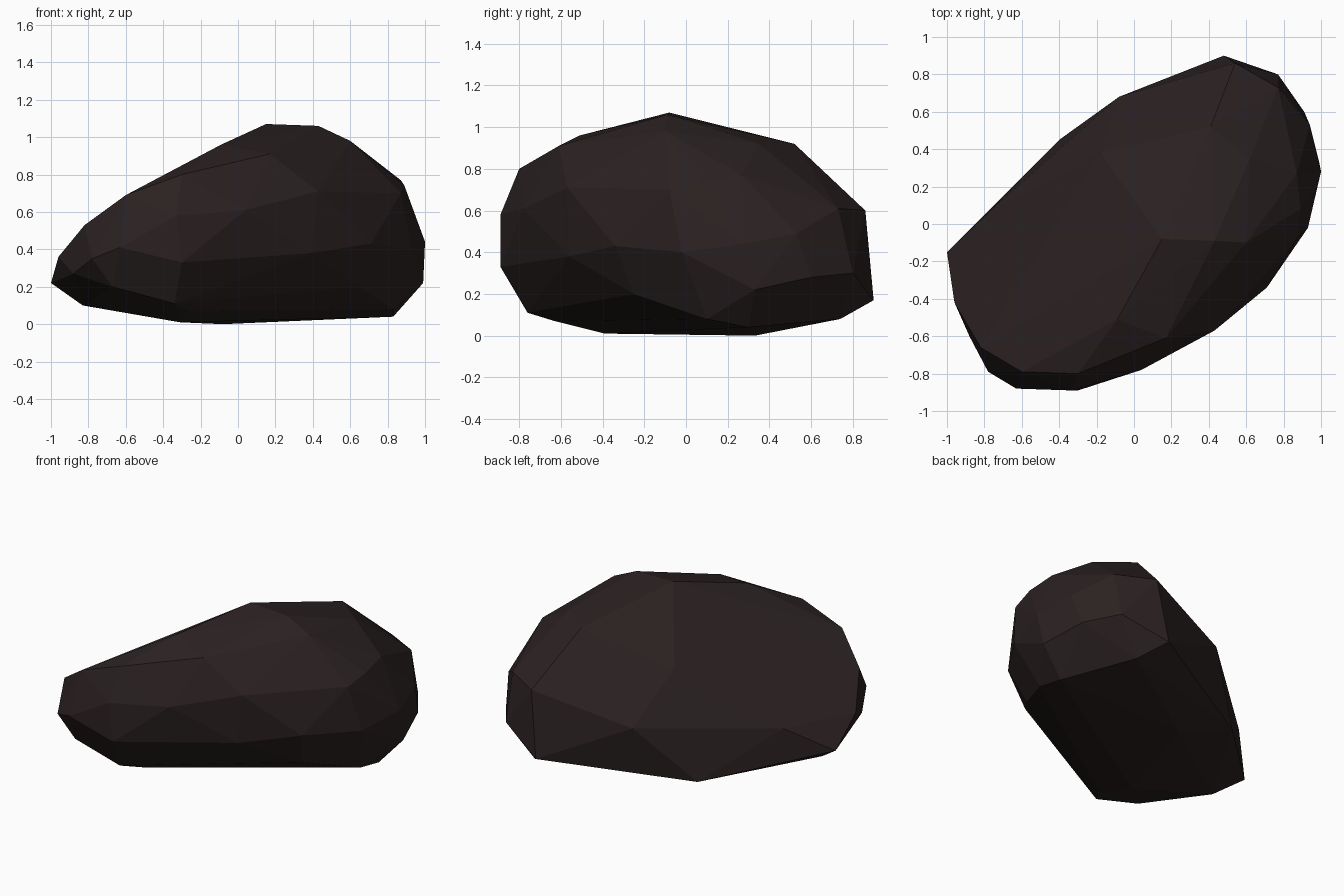
import bpy, bmesh

# Boulder corners, grouped by region; the hull of them gives the facets
crown = [(-.09, -.51, .96), (.15, -.08, 1.07), (.43, -.09, 1.06), (.60, -.10, .98),
         (.17, -.61, .91), (.41, .52, .92), (.62, .35, .92), (-.18, .38, .75)]
front = [(-.60, -.79, .69), (-.30, -.80, .80), (-.33, -.89, .58), (-.30, -.89, .33),
         (-.63, -.88, .41), (-.78, -.79, .35), (.04, -.78, .61), (.43, -.57, .71),
         (.39, -.56, .38), (.71, -.34, .43), (-.34, -.76, .11), (-.67, -.76, .20)]
right = [(.93, -.02, .40), (.89, .08, .74), (.87, -.08, .70), (.87, .27, .77),
         (1.0, .28, .44), (.94, .53, .49),
         (.99, .33, .22), (.91, .60, .28), (.77, .80, .30), (.77, .73, .61)]
back = [(.54, .86, .60), (.48, .90, .17), (-.08, .68, .44), (-.40, .45, .08),
        (-.77, .07, .39)]
left = [(-1.0, -.15, .22), (-.96, -.42, .36), (-.82, -.66, .53), (-.88, -.60, .27)]
base = [(-.83, -.25, .10), (-.31, -.39, .01), (-.08, .33, 0), (.83, .30, .04),
        (.83, .10, .08), (.64, -.25, .20), (-.26, -.63, .07), (.60, .74, .08)]

bm = bmesh.new()
for p in crown + front + right + back + left + base:
    bm.verts.new(p)
bmesh.ops.convex_hull(bm, input=bm.verts[:])
loose = [v for v in bm.verts if not v.link_faces]
bmesh.ops.delete(bm, geom=loose, context='VERTS')
# Merge nearly coplanar triangles into broader facets
bmesh.ops.dissolve_limit(bm, angle_limit=0.04, verts=bm.verts[:], edges=bm.edges[:])
bmesh.ops.recalc_face_normals(bm, faces=bm.faces[:])

mesh = bpy.data.meshes.new("boulder")
bm.to_mesh(mesh)
bm.free()
boulder = bpy.data.objects.new("boulder", mesh)
bpy.context.collection.objects.link(boulder)

# Dark brown stone
stone = bpy.data.materials.new("dark brown stone")
stone.diffuse_color = (.024, .0155, .0155, 1)
mesh.materials.append(stone)
